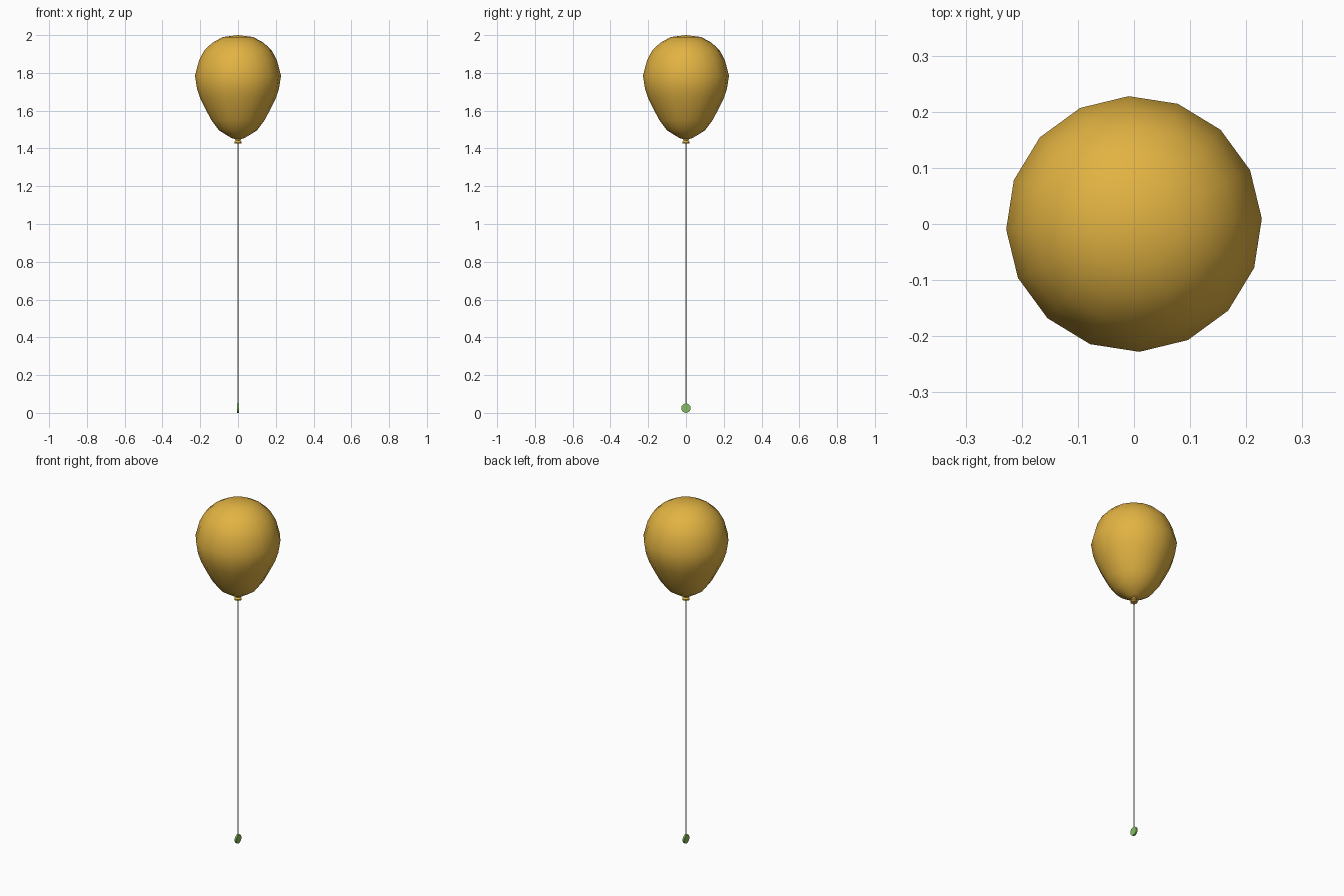
import bpy, bmesh, math
from mathutils import Matrix

if "Cube" in bpy.data.objects:
    bpy.data.objects.remove(bpy.data.objects["Cube"])


def material(name, rgb):
    m = bpy.data.materials.new(name)
    m.diffuse_color = (*rgb, 1)
    m.use_nodes = True
    m.node_tree.nodes["Principled BSDF"].inputs["Base Color"].default_value = m.diffuse_color
    return m


def lathe(name, profile, sides, mat, turn=0.0, angle=None):
    """Spin (radius, z) points around z; radius 0 makes a pole."""
    bm = bmesh.new()
    rings = []
    for r, z in profile:
        if r == 0:
            rings.append([bm.verts.new((0, 0, z))] * sides)
        else:
            rings.append([bm.verts.new((r * math.cos(turn + math.tau * i / sides),
                                        r * math.sin(turn + math.tau * i / sides), z))
                          for i in range(sides)])
    for a, b in zip(rings, rings[1:]):
        for i in range(sides):
            j = (i + 1) % sides
            bm.faces.new(list(dict.fromkeys((a[i], a[j], b[j], b[i]))))
    bmesh.ops.recalc_face_normals(bm, faces=bm.faces)
    me = bpy.data.meshes.new(name)
    for f in bm.faces:
        f.smooth = True
    bm.to_mesh(me)
    bm.free()
    ob = bpy.data.objects.new(name, me)
    bpy.context.collection.objects.link(ob)
    me.materials.append(mat)
    if angle:
        me.set_sharp_from_angle(angle=math.radians(angle))
    return ob


gold = material("golden yellow", (0.76, 0.45, 0.055))
grey = material("string grey", (0.5, 0.5, 0.5))
green = material("leaf green", (0.24, 0.50, 0.12))

# Balloon body, 16 sides
lathe("balloon", [(0, 1.445), (0.035, 1.455), (0.10, 1.495), (0.14, 1.548),
                  (0.173, 1.61), (0.20, 1.665), (0.217, 1.715), (0.228, 1.785),
                  (0.206, 1.868), (0.178, 1.92), (0.135, 1.96), (0.08, 1.99), (0, 2.0)],
      16, gold, math.radians(2.4))

# Flared neck under the knot
lathe("balloon_neck", [(0, 1.438), (0.019, 1.425), (0.020, 1.432),
                       (0.013, 1.442), (0.018, 1.46)], 16, gold, 0, 40)

# String
lathe("string", [(0, 0.02), (0.003, 0.02), (0.003, 1.445), (0, 1.445)], 6, grey, 0, 40)

# Small round weight, lying on edge and facing the sides
disc = lathe("weight", [(0, -0.005), (0.025, -0.005), (0.025, 0.005), (0, 0.005)],
             16, green, 0, 40)
disc.data.transform(Matrix.Translation((0, 0, 0.025)) @ Matrix.Rotation(math.pi / 2, 4, 'Y'))
